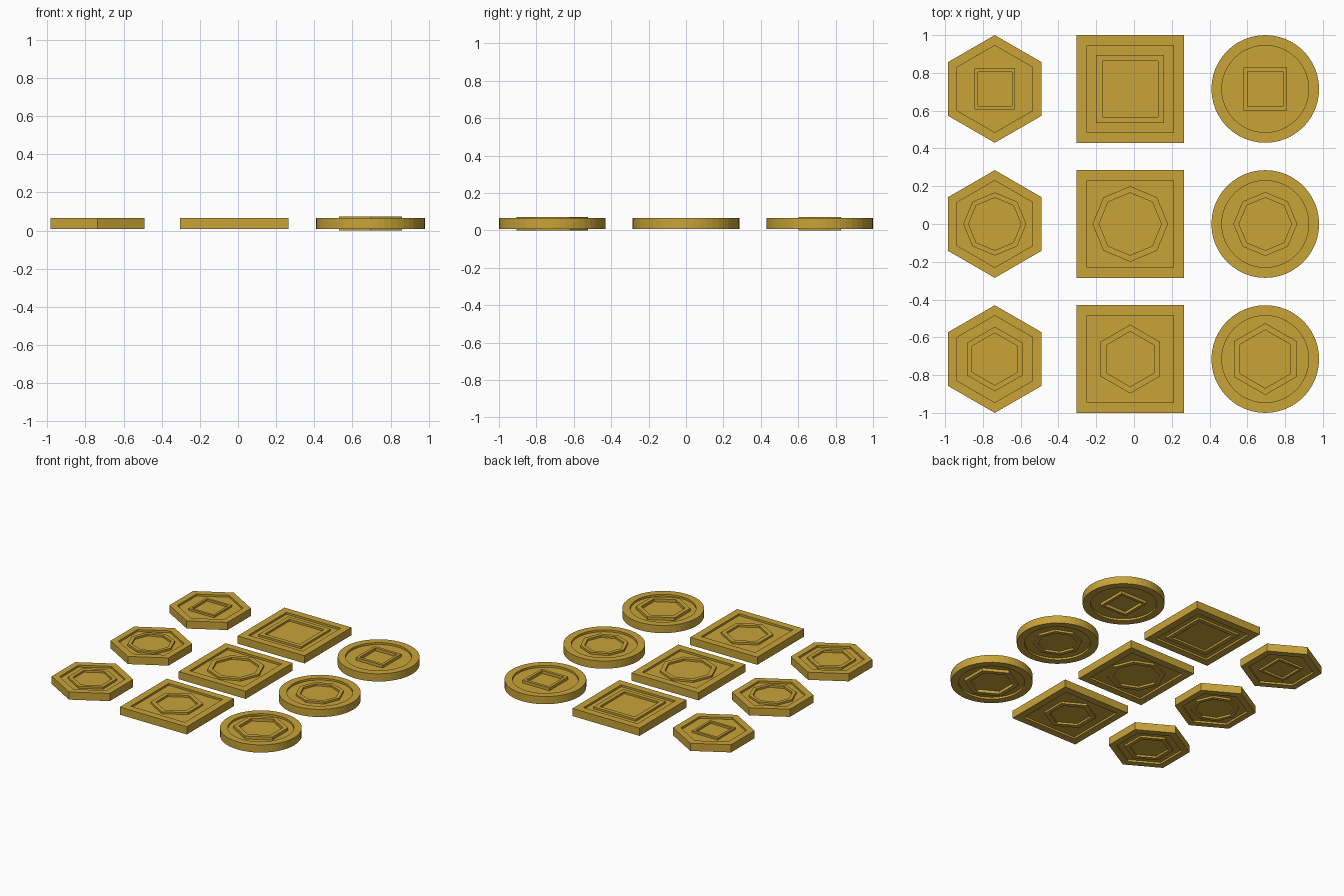
import bpy, bmesh
from math import cos, sin, pi, sqrt

if "Cube" in bpy.data.objects:
    bpy.data.objects.remove(bpy.data.objects["Cube"])

MID, HALF, FLOOR = 0.0365, 0.0295, 0.0145   # mid height, half thickness, half thickness at the recess
gold = bpy.data.materials.new("gold")
gold.diffuse_color = (0.58, 0.37, 0.04, 1)
gold.use_nodes = True
gold.node_tree.nodes["Principled BSDF"].inputs["Base Color"].default_value = gold.diffuse_color

# shape name -> (sides, start angle, size-to-radius factor)
SHAPES = {
    "hexagon": (6, pi / 2, 1),
    "square": (4, pi / 4, sqrt(2)),
    "circle": (48, 0, 1),
    "octagon": (8, 0, 1),
}


def loop(bm, shape, size, z):
    n, a0, k = SHAPES[shape]
    return [bm.verts.new((size * k * cos(a0 + 2 * pi * i / n),
                          size * k * sin(a0 + 2 * pi * i / n), z)) for i in range(n)]


def skin(bm, loops, closed=False):
    pairs = list(zip(loops, loops[1:]))
    if closed:
        pairs.append((loops[-1], loops[0]))
    for a, b in pairs:
        n = len(a)
        for i in range(n):
            j = (i + 1) % n
            bm.faces.new((a[i], a[j], b[j], b[i]))


def finish(bm, name, x, y):
    bmesh.ops.recalc_face_normals(bm, faces=bm.faces)
    me = bpy.data.meshes.new(name)
    bm.to_mesh(me)
    bm.free()
    me.materials.append(gold)
    ob = bpy.data.objects.new(name, me)
    ob.location = (x, y, MID)
    bpy.context.collection.objects.link(ob)


# disc with a rim and a recessed face on both sides
def token_body(shape, x, y, name):
    bm = bmesh.new()
    loops = [loop(bm, shape, s, z) for s, z in
             ((0.23, -FLOOR), (0.23, -HALF), (0.285, -HALF),
              (0.285, HALF), (0.23, HALF), (0.23, FLOOR))]
    skin(bm, loops)
    bm.faces.new(loops[0])
    bm.faces.new(loops[-1])
    finish(bm, name, x, y)


# raised outline on both recessed faces
def emblem(shape, outer, inner, height, x, y, name):
    bm = bmesh.new()
    for s in (-1, 1):
        lo, hi = s * (FLOOR - 0.0005), s * height
        skin(bm, [loop(bm, shape, outer, lo), loop(bm, shape, outer, hi),
                  loop(bm, shape, inner, hi), loop(bm, shape, inner, lo)], True)
    finish(bm, name, x, y)


COLUMNS = (("hexagon", -0.737), ("square", -0.02), ("circle", 0.695))
ROWS = (("square", 0.715), ("octagon", 0.0), ("hexagon", -0.715))
# outer and inner emblem size, per row then per column
SIZES = (
    ((0.108, 0.09), (0.18, 0.148), (0.114, 0.093)),
    ((0.167, 0.139), (0.20, 0.165), (0.169, 0.139)),
    ((0.171, 0.138), (0.182, 0.146), (0.19, 0.154)),
)
for (mark, y), sizes in zip(ROWS, SIZES):
    for (body, x), (outer, inner) in zip(COLUMNS, sizes):
        proud = body == "circle" and mark != "octagon"
        token_body(body, x, y, f"{body}_token_{mark}_body")
        emblem(mark, outer, inner, MID if proud else HALF, x, y,
               f"{body}_token_{mark}_emblem")
